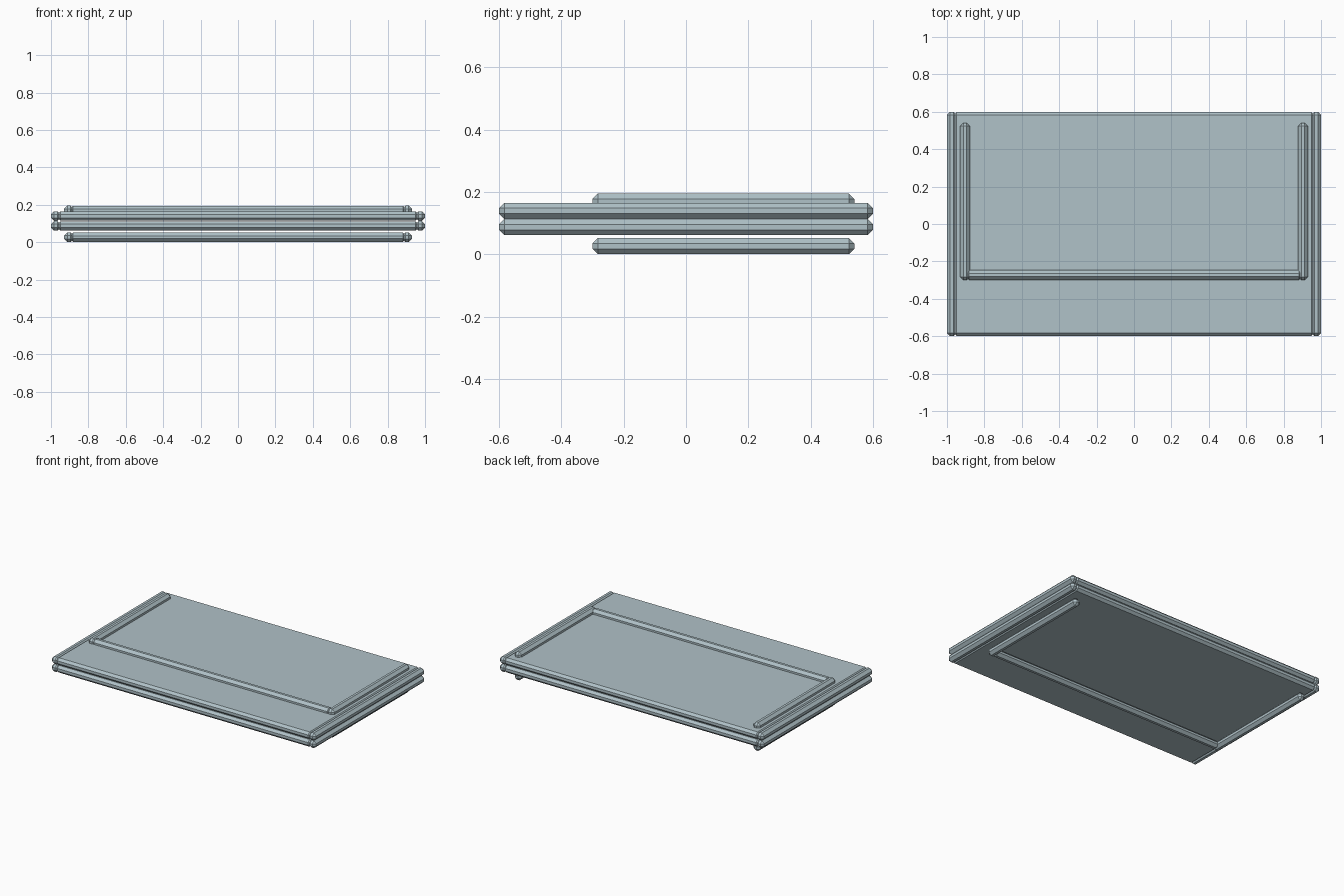
import bpy

if "Cube" in bpy.data.objects:
    bpy.data.objects.remove(bpy.data.objects["Cube"])

mat = bpy.data.materials.new("blue grey paint")
mat.diffuse_color = (0.434, 0.539, 0.578, 1)
mat.use_nodes = True
mat.node_tree.nodes["Principled BSDF"].inputs["Base Color"].default_value = mat.diffuse_color


def bar(name, lo, hi, chamfer=0.0173):
    """Box between two corners with chamfered edges."""
    bpy.ops.mesh.primitive_cube_add(
        size=1, location=[(a + b) / 2 for a, b in zip(lo, hi)])
    ob = bpy.context.object
    ob.name = name
    ob.scale = [b - a for a, b in zip(lo, hi)]
    bpy.ops.object.transform_apply(location=False, rotation=False, scale=True)
    bev = ob.modifiers.new("chamfer", 'BEVEL')
    bev.width = chamfer
    bev.segments = 1
    ob.data.materials.append(mat)
    return ob


T = 0.052  # bar thickness

# two stacked boards, each with an edge rail on both sides
for level, z in (("lower", 0.061), ("upper", 0.113)):
    bar(level + "_board", (-0.965, -0.598, z + 0.0015),
        (0.965, 0.598, z + T - 0.0015), 0.0155)
    for side, x in (("left", -1), ("right", 1 - T)):
        bar(f"{level}_{side}_rail", (x, -0.6, z), (x + T, 0.6, z + T))

# U-shaped folded leg frames, below and above the boards
for level, z in (("lower", 0.0), ("upper", 0.143)):
    for side, x in (("left", -0.93), ("right", 0.93 - T)):
        bar(f"{level}_{side}_leg", (x, -0.30, z), (x + T, 0.54, z + T))
    bar(level + "_leg_crossbar", (-0.90, -0.2985, z + 0.0015),
        (0.90, -0.2465, z + T - 0.0015))
